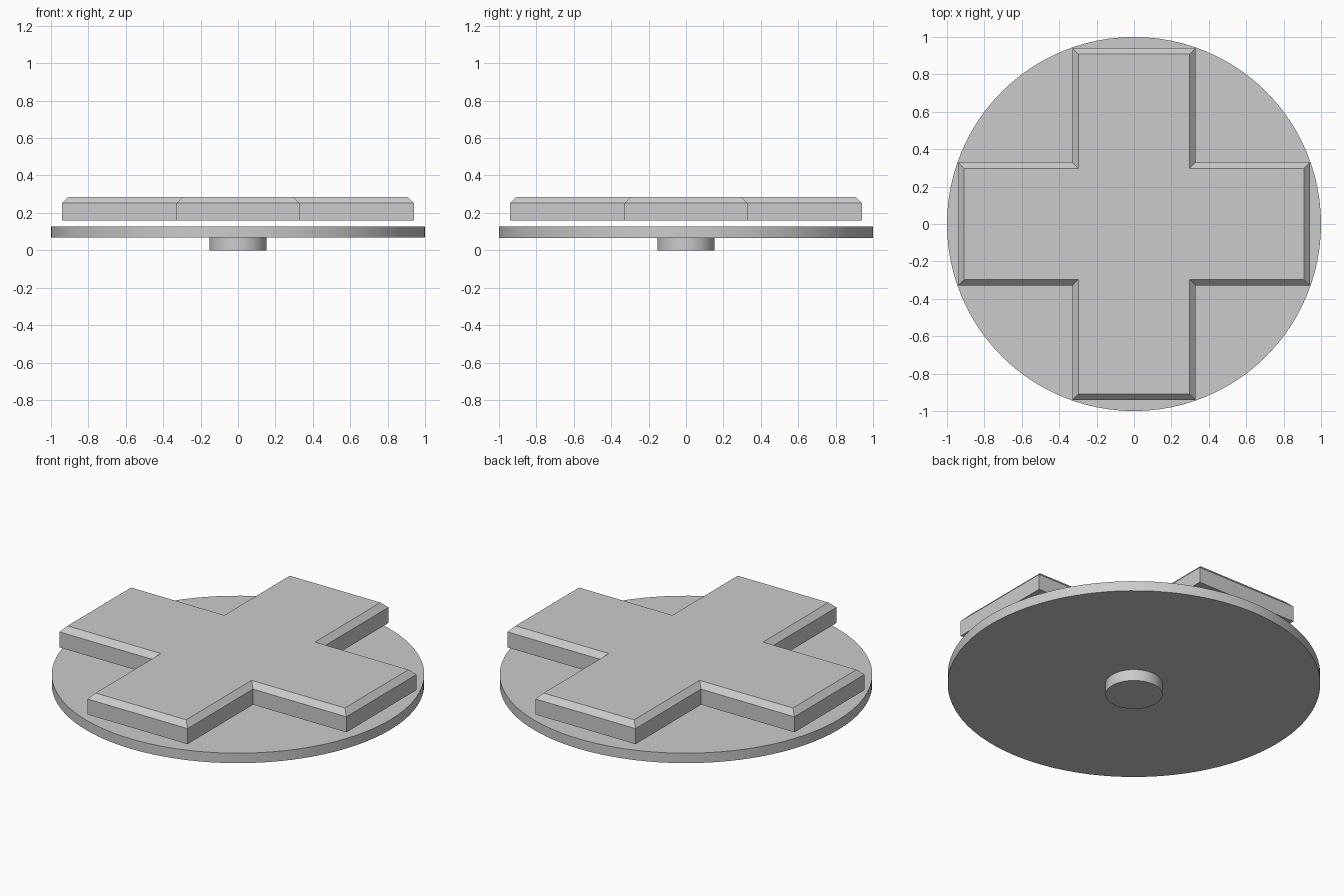
import bpy
import bmesh
import math

cube = bpy.data.objects.get("Cube")
if cube:
    bpy.data.objects.remove(cube, do_unlink=True)

# Single plain grey for every part
GREY = (0.6, 0.6, 0.6, 1)
grey = bpy.data.materials.new("plain grey")
grey.use_nodes = True
grey.diffuse_color = GREY
grey.node_tree.nodes["Principled BSDF"].inputs["Base Color"].default_value = GREY


def disc(name, radius, bottom, top):
    bpy.ops.mesh.primitive_cylinder_add(
        vertices=96, radius=radius, depth=top - bottom,
        location=(0, 0, (bottom + top) / 2))
    obj = bpy.context.object
    obj.name = name
    obj.data.materials.append(grey)
    bpy.ops.object.shade_smooth_by_angle(angle=math.radians(30))


def cross_outline(arm, reach):
    """Plus-shaped outline, one quarter turned four times."""
    points = []
    quarter = [(reach, -arm), (reach, arm), (arm, arm)]
    for _ in range(4):
        points += quarter
        quarter = [(-y, x) for x, y in quarter]
    return points


def cross(name, arm, reach, bottom, shoulder, top, inset):
    bm = bmesh.new()
    levels = [(0, bottom), (0, shoulder), (inset, top)]
    rings = [[bm.verts.new((x, y, z)) for x, y in cross_outline(arm - d, reach - d)]
             for d, z in levels]
    bm.faces.new(rings[0][::-1])
    bm.faces.new(rings[-1])
    count = len(rings[0])
    for low, high in zip(rings, rings[1:]):
        for i in range(count):
            j = (i + 1) % count
            bm.faces.new((low[i], low[j], high[j], high[i]))
    mesh = bpy.data.meshes.new(name)
    bm.to_mesh(mesh)
    bm.free()
    mesh.materials.append(grey)
    bpy.context.collection.objects.link(bpy.data.objects.new(name, mesh))


# Short peg under the round plate, with the chamfered cross hovering above
disc("bottom_peg", 0.153, 0, 0.067)
disc("round_plate", 1, 0.067, 0.126)
cross("raised_cross", 0.328, 0.94, 0.16, 0.252, 0.284, 0.031)
